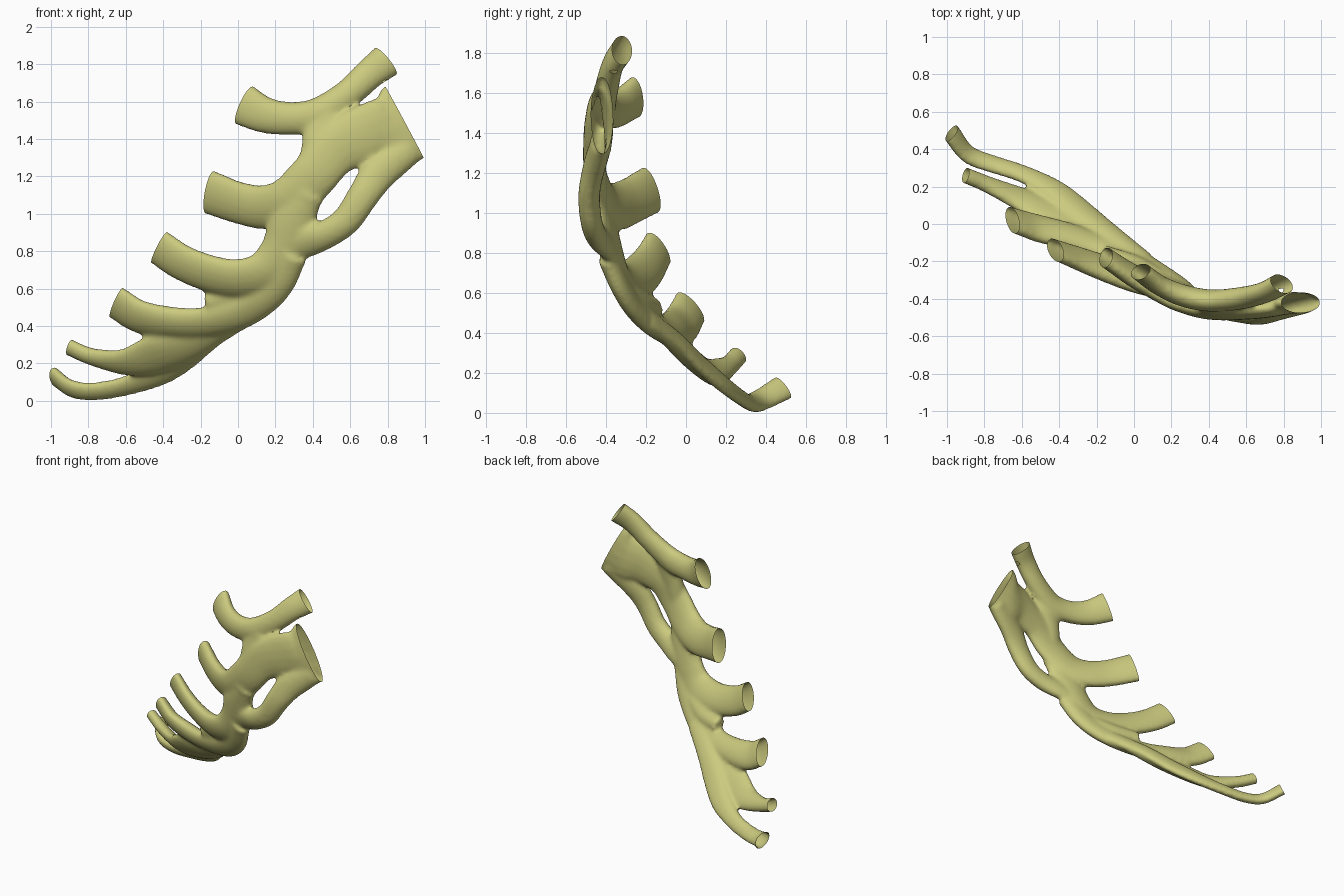
import bpy, bmesh, math
from mathutils import Vector

if "Cube" in bpy.data.objects:
    bpy.data.objects.remove(bpy.data.objects["Cube"])

mat = bpy.data.materials.new("pale olive yellow")
mat.use_nodes = True
colour = (0.6, 0.59, 0.21, 1)
mat.diffuse_color = colour
mat.node_tree.nodes["Principled BSDF"].inputs["Base Color"].default_value = colour

SIDES, STEPS, EXTRA = 16, 5, 0.04
open_ends = []


def smooth_path(points):
    """Interpolate (x, y, z, half width, half thickness) keys smoothly."""
    keys = [Vector(p) for p in points]
    keys = [keys[0] * 2 - keys[1]] + keys + [keys[-1] * 2 - keys[-2]]
    out = []
    for a, b, c, d in zip(keys, keys[1:], keys[2:], keys[3:]):
        for i in range(STEPS):
            t = i / STEPS
            out.append((b * 2 + (c - a) * t + (a * 2 - b * 5 + c * 4 - d) * t ** 2
                        + (b * 3 - a - c * 3 + d) * t ** 3) / 2)
    return out + [keys[-2]]


def strip(bm, points, open_start=True, open_end=False):
    """Loft a flattened oval along a path lying in the curved chest wall."""
    path = smooth_path(points)
    pos = [Vector(p[:3]) for p in path]
    size = [(p[3], p[4]) for p in path]
    first, last = (pos[0] - pos[1]).normalized(), (pos[-1] - pos[-2]).normalized()
    if open_start:
        open_ends.append((pos[0].copy(), first, size[0][0]))
    if open_end:
        open_ends.append((pos[-1].copy(), last, size[-1][0]))
    pos = [pos[0] + first * EXTRA] + pos + [pos[-1] + last * EXTRA]
    size = [size[0]] + size + [size[-1]]
    rings = []
    for i, p in enumerate(pos):
        tangent = (pos[min(i + 1, len(pos) - 1)] - pos[max(i - 1, 0)]).normalized()
        wall = Vector((-.35 + .15 * p.z, -.6 - .2 * p.z, -.7 + .42 * p.z))
        wide = tangent.cross(wall).normalized()
        thin = wide.cross(tangent)
        w, h = size[i]
        rings.append([bm.verts.new(p + wide * w * math.cos(a) + thin * h * math.sin(a))
                      for a in (math.tau * k / SIDES for k in range(SIDES))])
    for r, s in zip(rings, rings[1:]):
        for k in range(SIDES):
            n = (k + 1) % SIDES
            bm.faces.new((r[k], r[n], s[n], s[k]))
    bm.faces.new(rings[0][::-1])
    bm.faces.new(rings[-1])


bm = bmesh.new()
# Top branch, open at both ends
strip(bm, [(.035, -.255, 1.58, .115, .05), (.14, -.33, 1.53, .1, .055),
           (.27, -.385, 1.51, .09, .06), (.42, -.41, 1.53, .09, .06),
           (.58, -.395, 1.635, .08, .06), (.7, -.365, 1.745, .085, .055),
           (.79, -.32, 1.815, .095, .055)], open_end=True)
# Second branch, widening into the main plate
strip(bm, [(-.15, -.18, 1.115, .125, .05), (0, -.28, 1.06, .12, .055),
           (.14, -.35, 1.035, .125, .06), (.27, -.41, 1.07, .13, .06),
           (.4, -.455, 1.2, .13, .055), (.52, -.46, 1.34, .14, .055),
           (.68, -.45, 1.42, .165, .055), (.81, -.425, 1.45, .195, .06),
           (.89, -.42, 1.49, .225, .055)], open_end=True)
# Web joining the top branch to the plate
strip(bm, [(.4, -.45, 1.22, .07, .05), (.42, -.445, 1.35, .085, .05),
           (.46, -.43, 1.5, .1, .045)], open_start=False)
# Strut under the window
strip(bm, [(.26, -.37, .8, .07, .04), (.36, -.41, .85, .09, .05),
           (.47, -.45, .89, .08, .055), (.58, -.475, .965, .08, .055),
           (.665, -.485, 1.09, .085, .055), (.75, -.465, 1.21, .095, .055),
           (.89, -.43, 1.33, .09, .055)], open_start=False)
# Third branch, rising into the plate
strip(bm, [(-.42, -.14, .82, .108, .045), (-.3, -.185, .74, .11, .05),
           (-.15, -.24, .68, .113, .055), (0, -.29, .655, .115, .06),
           (.14, -.335, .69, .115, .055), (.23, -.37, .8, .115, .055),
           (.29, -.41, .95, .125, .055), (.36, -.45, 1.08, .09, .045)])
# Web between the third and fourth branches
strip(bm, [(-.13, -.17, .53, .055, .045), (.01, -.22, .55, .065, .045),
           (.15, -.3, .61, .06, .045)], open_start=False)
# Fourth branch
strip(bm, [(-.65, .02, .525, .108, .045), (-.525, -.02, .45, .108, .05),
           (-.35, -.065, .42, .097, .055), (-.18, -.12, .42, .092, .05),
           (0, -.195, .465, .095, .05), (.13, -.27, .54, .09, .05),
           (.22, -.33, .64, .09, .05), (.28, -.38, .75, .08, .05)])
# Fifth branch
strip(bm, [(-.9, .26, .285, .052, .038), (-.78, .21, .235, .055, .04),
           (-.6, .13, .205, .09, .04), (-.45, .06, .245, .12, .04),
           (-.28, -.01, .3, .105, .04), (-.1, -.1, .39, .08, .04)])
# Lowest branch along the margin
strip(bm, [(-.975, .485, .125, .072, .036), (-.89, .375, .065, .062, .036),
           (-.77, .325, .05, .06, .035), (-.6, .27, .08, .062, .035),
           (-.42, .18, .15, .08, .035), (-.28, .07, .245, .085, .035),
           (-.14, -.04, .355, .075, .035), (.02, -.17, .45, .07, .04)])

bmesh.ops.recalc_face_normals(bm, faces=bm.faces)
mesh = bpy.data.meshes.new("rib_cartilage")
bm.to_mesh(mesh)
bm.free()
obj = bpy.data.objects.new("rib_cartilage", mesh)
bpy.context.collection.objects.link(obj)
bpy.context.view_layer.objects.active = obj
obj.select_set(True)

# Fuse the strips into one skin
fuse = obj.modifiers.new("fuse", 'REMESH')
fuse.mode = 'VOXEL'
fuse.voxel_size = 0.013
soften = obj.modifiers.new("soften", 'SMOOTH')
soften.factor = 0.5
soften.iterations = 10
for name in ("fuse", "soften"):
    bpy.ops.object.modifier_apply(modifier=name)

# Cut the branch ends open
bm = bmesh.new()
bm.from_mesh(obj.data)
for centre, normal, radius in open_ends:
    def near(face):
        return (face.calc_center_median() - centre).length < radius * 1.12
    faces = [f for f in bm.faces if near(f)]
    geom = faces + list({e for f in faces for e in f.edges}) + list({v for f in faces for v in f.verts})
    bmesh.ops.bisect_plane(bm, geom=geom, plane_co=centre, plane_no=normal)
    beyond = [f for f in bm.faces
              if near(f) and (f.calc_center_median() - centre).dot(normal) > 1e-5]
    bmesh.ops.delete(bm, geom=beyond, context='FACES')
bm.to_mesh(obj.data)
bm.free()

obj.data.materials.clear()
obj.data.materials.append(mat)
bpy.ops.object.shade_smooth_by_angle(angle=math.radians(40))
